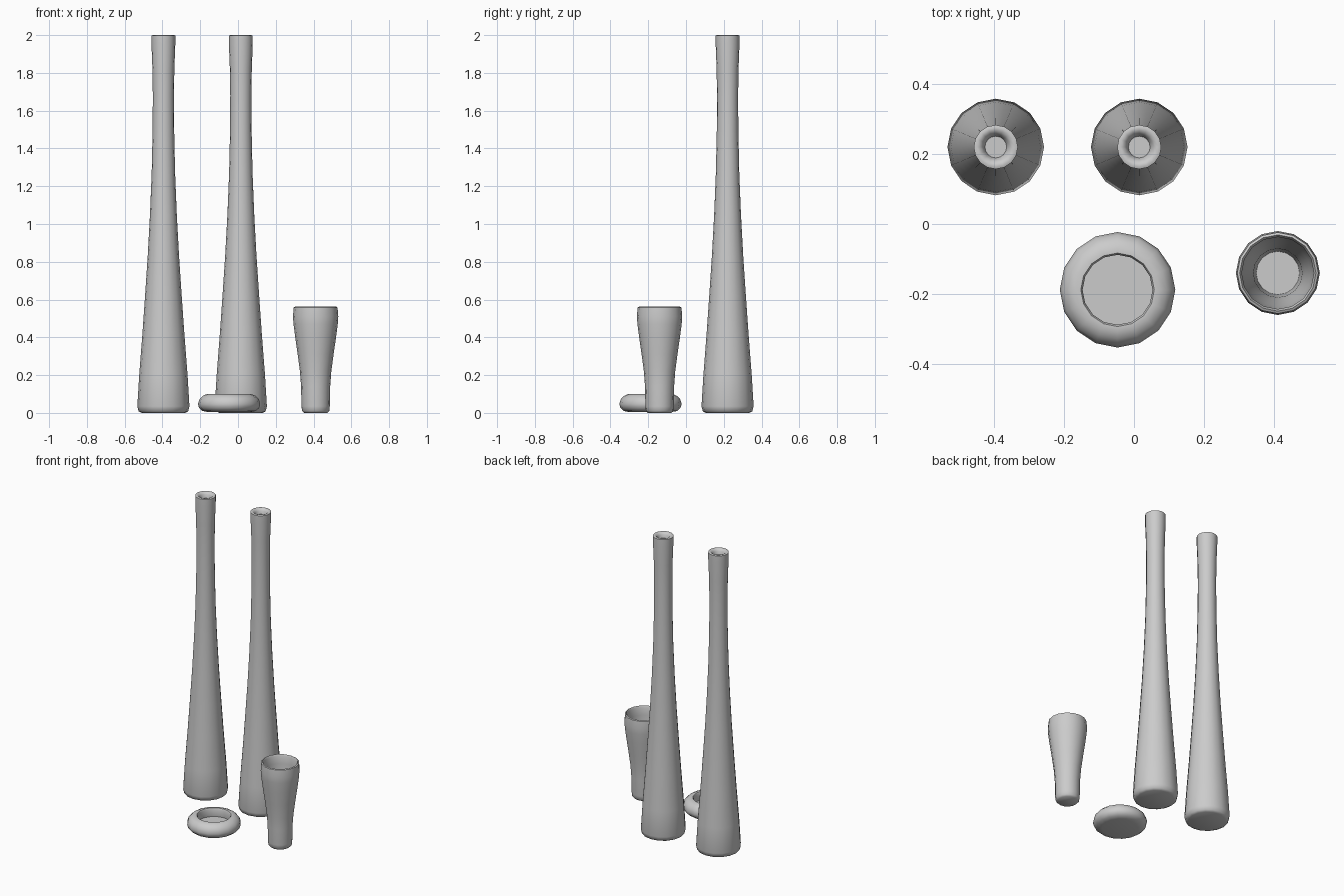
import bpy, bmesh, math

if "Cube" in bpy.data.objects:
    bpy.data.objects.remove(bpy.data.objects["Cube"])

SIDES = 16


def lathe(name, profile, x, y, sides=SIDES):
    """Spin an (r, z) profile; both ends are closed with a flat cap."""
    bm = bmesh.new()
    rings = []
    for r, z in profile:
        rings.append([bm.verts.new((r * math.cos(2 * math.pi * i / sides),
                                    r * math.sin(2 * math.pi * i / sides), z))
                      for i in range(sides)])
    for a, b in zip(rings, rings[1:]):
        for i in range(sides):
            j = (i + 1) % sides
            bm.faces.new((a[i], a[j], b[j], b[i]))
    bm.faces.new(rings[0][::-1])
    bm.faces.new(rings[-1])
    mesh = bpy.data.meshes.new(name)
    bm.to_mesh(mesh)
    bm.free()
    obj = bpy.data.objects.new(name, mesh)
    obj.location = (x, y, 0)
    bpy.context.collection.objects.link(obj)
    bpy.ops.object.select_all(action='DESELECT')
    obj.select_set(True)
    bpy.context.view_layer.objects.active = obj
    bpy.ops.object.shade_smooth_by_angle(angle=math.radians(50))
    return obj


# Two tall floor vases with narrow necks and shallow mouths
tall = [(0.115, 0), (0.131, 0.008), (0.138, 0.035), (0.128, 0.2), (0.111, 0.42),
        (0.097, 0.62), (0.083, 0.83), (0.071, 1.05), (0.062, 1.27),
        (0.057, 1.5), (0.056, 1.68), (0.058, 1.82), (0.063, 1.95), (0.063, 1.997),
        (0.056, 2.0), (0.045, 1.997), (0.036, 1.985), (0.031, 1.965)]
lathe("tall_vase_left", tall, -0.395, 0.22)
lathe("tall_vase_right", tall, 0.015, 0.22)

# Medium vase, hollow nearly to its base
medium = [(0.062, 0), (0.072, 0.01), (0.075, 0.035), (0.077, 0.14), (0.083, 0.22),
          (0.095, 0.31), (0.108, 0.4), (0.117, 0.47), (0.12, 0.51), (0.116, 0.558),
          (0.109, 0.562), (0.103, 0.55), (0.104, 0.5), (0.094, 0.4),
          (0.08, 0.3), (0.07, 0.21), (0.062, 0.06)]
lathe("medium_vase", medium, 0.411, -0.14)

# Low rounded bowl
bowl = [(0.11, 0.004), (0.141, 0.01), (0.159, 0.026), (0.165, 0.047), (0.157, 0.073),
        (0.14, 0.09), (0.12, 0.099), (0.105, 0.099), (0.1, 0.09), (0.106, 0.04)]
lathe("low_bowl", bowl, -0.047, -0.188)
